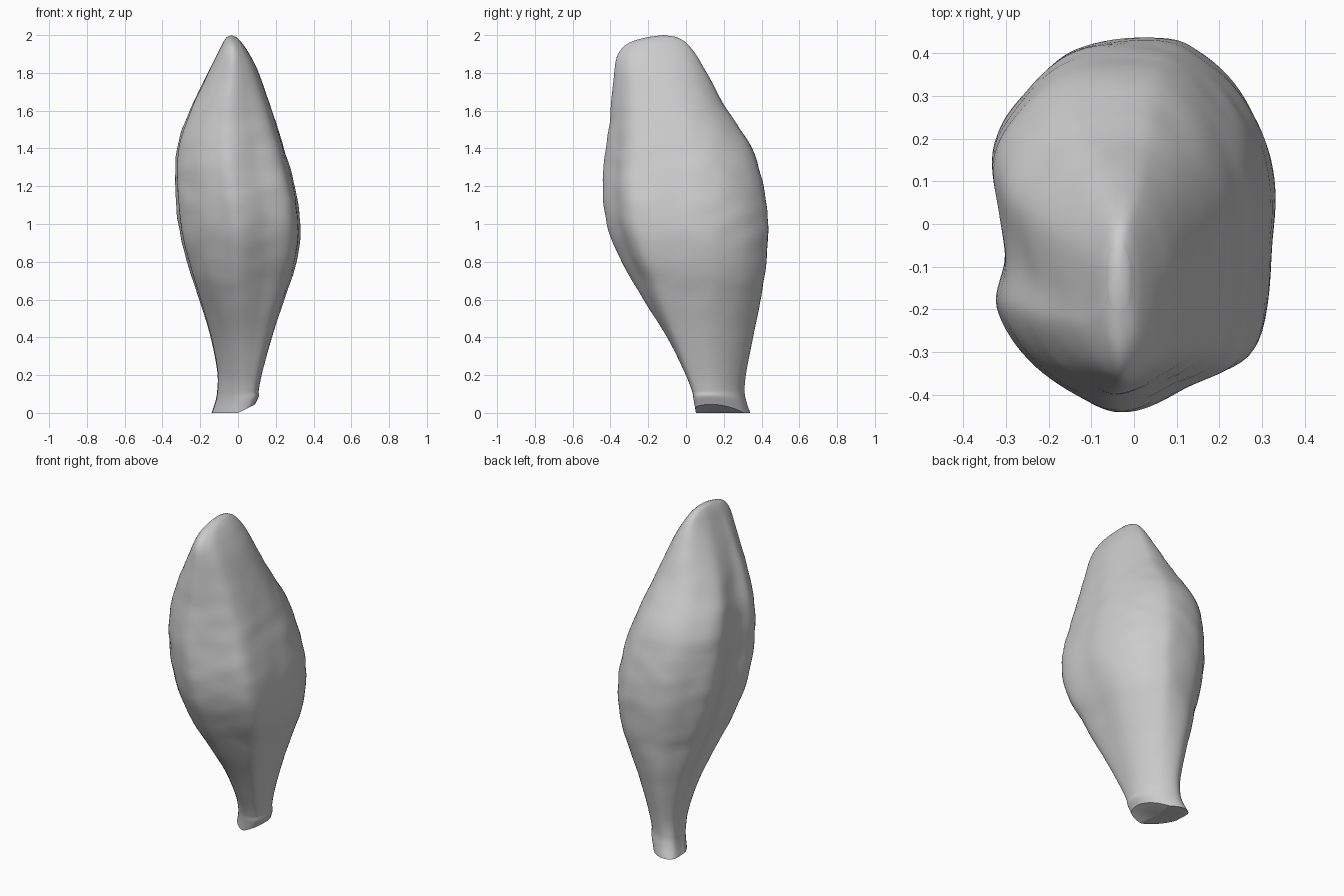
import bpy, bmesh, math
from mathutils import Vector, noise

if "Cube" in bpy.data.objects:
    bpy.data.objects.remove(bpy.data.objects["Cube"], do_unlink=True)

# Extents of the husk by height: z, x min, x max, y min, y max
LEVELS = [
    (0, -.14, .09, .05, .34), (.06, -.12, .11, .04, .32), (.12, -.11, .11, .03, .31),
    (.22, -.11, .13, -.01, .32), (.4, -.145, .18, -.1, .355), (.6, -.205, .245, -.225, .395),
    (.8, -.27, .31, -.34, .425), (1, -.315, .33, -.42, .435), (1.2, -.33, .3, -.44, .41),
    (1.4, -.325, .245, -.425, .35), (1.6, -.255, .18, -.4, .22), (1.8, -.16, .11, -.38, .11),
    (1.9, -.11, .06, -.36, .05), (1.96, -.08, .02, -.3, .0), (1.99, -.06, -.01, -.2, -.05),
]
# Ridged cross-section, anticlockwise from the left side
SECTION = [(1, .3), (.8, .66), (.48, .91), (.18, 1), (-.38, .96), (-.74, .76), (-1, .42),
           (-.87, -.08), (-.96, -.42), (-.68, -.73), (-.3, -.92), (0, -1), (.42, -.87),
           (.9, -.66), (1, -.1)]
STEPS, ROWS = 8, 6


def spline(points, steps, closed):
    """Catmull-Rom curve through points of any dimension."""
    n = len(points)
    pick = (lambda i: points[i % n]) if closed else (lambda i: points[min(max(i, 0), n - 1)])
    out = []
    for i in range(n if closed else n - 1):
        a, b, c, d = (pick(i + k) for k in (-1, 0, 1, 2))
        for s in range(steps):
            t = s / steps
            out.append([q + t / 2 * (r - p + t * (2 * p - 5 * q + 4 * r - w + t * (3 * (q - r) + w - p)))
                        for p, q, r, w in zip(a, b, c, d)])
    return out if closed else out + [list(points[-1])]


def fit(value, low, high, new_low, new_high):
    return new_low + (value - low) / (high - low) * (new_high - new_low)


def ring(level, outline):
    """Scale the section to a level, rounding it at both ends and slanting it at the stem."""
    z, x0, x1, y0, y1 = level
    ridged = max(.3, min(1, 1.15 - abs(z - 1) / 1.1))
    slant = -.5 * max(0, 1 - z / .7)
    pts = []
    for x, y in outline:
        k = ridged + (1 - ridged) / math.hypot(x, y)
        pts.append((x * k, (y + slant * x) * k))
    xs, ys = zip(*pts)
    return [Vector((fit(x, min(xs), max(xs), x0, x1), fit(y, min(ys), max(ys), y0, y1), z))
            for x, y in pts]


def wrinkle(p, centre):
    """Soft cross wrinkles that fade at the base and tip."""
    fade = max(0, min(1, p.z - .2, (2 - p.z) * 2))
    bump = noise.noise(Vector((p.x * 7, p.y * 7, p.z * 12)))
    return p + (p - centre).normalized() * bump * .006 * fade


# Loft the husk
bm = bmesh.new()
outline = spline(SECTION, STEPS, True)
rows = []
for level in spline(LEVELS, ROWS, False):
    pts = ring(level, outline)
    centre = sum(pts, Vector()) / len(pts)
    pts = [wrinkle(p, centre) for p in pts]
    for p in pts:  # slanted cut at the stem
        p.z += max(0, p.x) * .5 * max(0, 1 - level[0] / .12)
    rows.append([bm.verts.new(p) for p in pts])
count = len(outline)
for low, high in zip(rows, rows[1:]):
    for i in range(count):
        j = (i + 1) % count
        bm.faces.new((low[i], low[j], high[j], high[i]))

# Close the tip and the cut stem
tip = bm.verts.new((-.035, -.12, 2))
stem = bm.verts.new((-.02, .19, 0))
for i in range(count):
    j = (i + 1) % count
    bm.faces.new((rows[-1][i], rows[-1][j], tip))
    bm.faces.new((rows[0][j], rows[0][i], stem))
bmesh.ops.recalc_face_normals(bm, faces=bm.faces)

mesh = bpy.data.meshes.new("seed_husk")
bm.to_mesh(mesh)
bm.free()
husk = bpy.data.objects.new("seed_husk", mesh)
bpy.context.collection.objects.link(husk)

# Plain grey surface
grey = bpy.data.materials.new("plain grey")
grey.use_nodes = True
colour = (.6, .6, .6, 1)
grey.diffuse_color = colour
grey.node_tree.nodes["Principled BSDF"].inputs["Base Color"].default_value = colour
mesh.materials.append(grey)

bpy.context.view_layer.objects.active = husk
husk.select_set(True)
bpy.ops.object.shade_smooth_by_angle(angle=math.radians(40))
